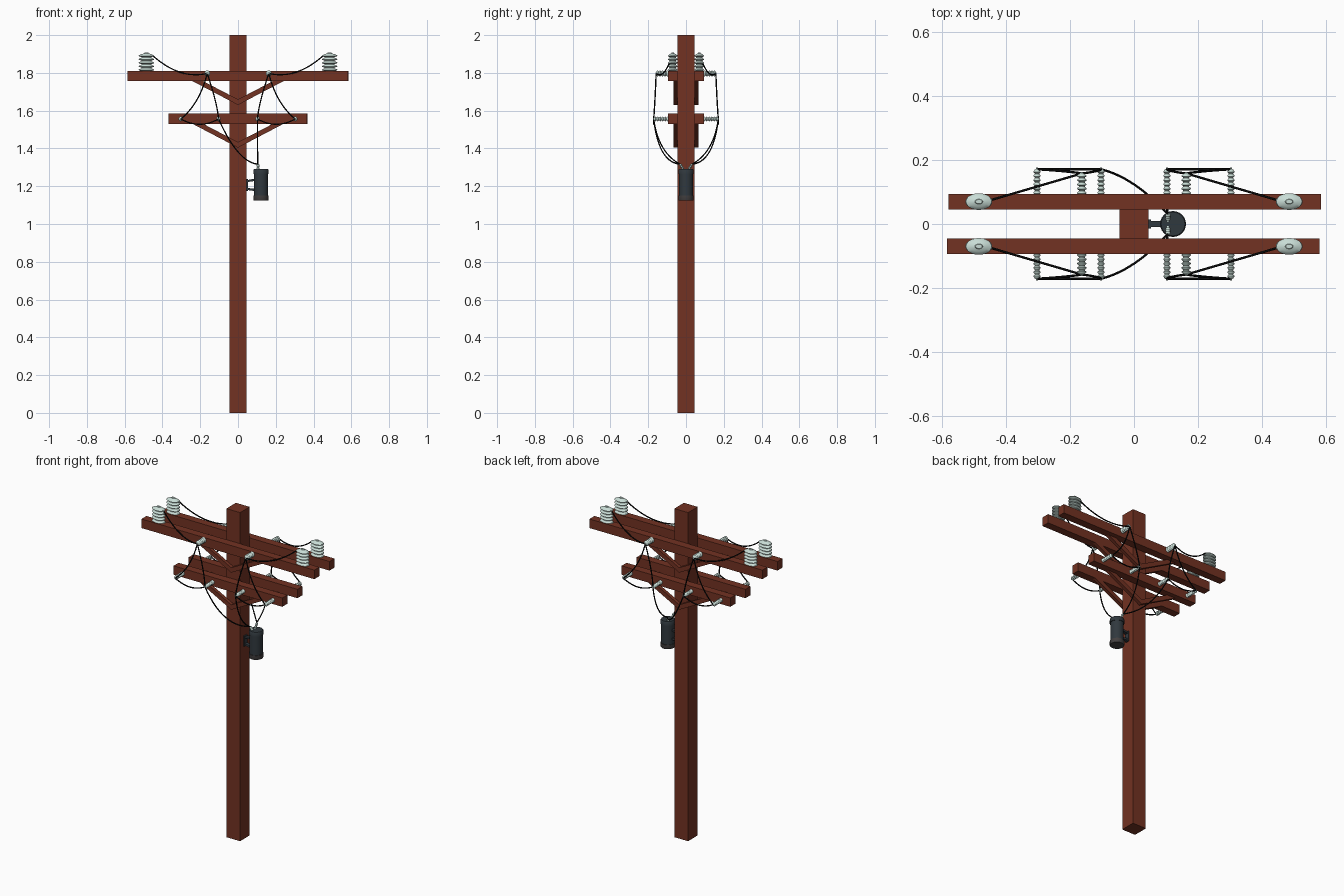
import bpy, bmesh, math
from mathutils import Vector

if "Cube" in bpy.data.objects:
    bpy.data.objects.remove(bpy.data.objects["Cube"])


def material(name, rgb):
    m = bpy.data.materials.new(name)
    m.diffuse_color = (*rgb, 1)
    m.use_nodes = True
    m.node_tree.nodes["Principled BSDF"].inputs["Base Color"].default_value = m.diffuse_color
    return m


WOOD = material("wood", (0.17, 0.032, 0.016))
GLASS = material("pale_ceramic", (0.58, 0.72, 0.67))
STEEL = material("dark_steel", (0.03, 0.04, 0.048))
BAND = material("band_steel", (0.055, 0.05, 0.05))
BLACK = material("wire_black", (0.004, 0.004, 0.004))


def finish(name, bm, mat, smooth=False):
    bmesh.ops.recalc_face_normals(bm, faces=bm.faces)
    me = bpy.data.meshes.new(name)
    bm.to_mesh(me)
    bm.free()
    ob = bpy.data.objects.new(name, me)
    bpy.context.collection.objects.link(ob)
    me.materials.append(mat)
    if smooth:
        bpy.ops.object.select_all(action='DESELECT')
        ob.select_set(True)
        bpy.context.view_layer.objects.active = ob
        bpy.ops.object.shade_smooth_by_angle(angle=math.radians(35))
    return ob


def box(name, lo, hi, mat):
    lo, hi = Vector(lo), Vector(hi)
    bm = bmesh.new()
    bmesh.ops.create_cube(bm, size=1)
    for v in bm.verts:
        v.co = (lo + hi) / 2 + v.co * (hi - lo)
    return finish(name, bm, mat)


def prism_y(name, pts, y0, y1, mat):
    bm = bmesh.new()
    f = bm.faces.new([bm.verts.new((x, y0, z)) for x, z in pts])
    ext = bmesh.ops.extrude_face_region(bm, geom=[f])
    for v in ext['geom']:
        if isinstance(v, bmesh.types.BMVert):
            v.co.y = y1
    return finish(name, bm, mat)


def lathe(name, profile, mat, loc, sides=20, scale=(1, 1), axis=(0, 0, 1)):
    bm = bmesh.new()
    rings = [[bm.verts.new((r * scale[0] * math.cos(2 * math.pi * i / sides),
                            r * scale[1] * math.sin(2 * math.pi * i / sides), z))
              for i in range(sides)] for r, z in profile]
    for a, b in zip(rings, rings[1:]):
        for i in range(sides):
            j = (i + 1) % sides
            bm.faces.new((a[i], a[j], b[j], b[i]))
    bm.faces.new(rings[0])
    bm.faces.new(rings[-1])
    ob = finish(name, bm, mat, True)
    ob.location = loc
    ob.rotation_euler = Vector((0, 0, 1)).rotation_difference(Vector(axis)).to_euler()
    return ob


def insulator(name, loc, length, ribs, scale, axis=(0, 0, 1), sides=16):
    h = length * 0.95 / ribs
    prof = []
    for k in range(ribs):
        z = k * h
        prof += [(0.62, z), (1, z + 0.3 * h), (0.95, z + 0.5 * h), (0.62, z + 0.85 * h)]
    prof += [(0.3, length * 0.96), (0.25, length)]
    return lathe(name, prof, GLASS, loc, sides, scale, axis)


def wire(name, a, b, sag, r=0.0036):
    a, b = Vector(a), Vector(b)
    cu = bpy.data.curves.new(name, 'CURVE')
    cu.dimensions = '3D'
    cu.bevel_depth = r
    cu.bevel_resolution = 1
    cu.use_fill_caps = True
    sp = cu.splines.new('POLY')
    n = 14
    sp.points.add(n)
    for i, p in enumerate(sp.points):
        t = i / n
        c = a.lerp(b, t) - 4 * t * (1 - t) * Vector(sag)
        p.co = (*c, 1)
    cu.materials.append(BLACK)
    ob = bpy.data.objects.new(name, cu)
    bpy.context.collection.objects.link(ob)


# Pole
box("pole", (-0.046, -0.046, 0), (0.046, 0.046, 2), WOOD)

for s, side in ((-1, "front"), (1, "back")):
    # Cross arms
    for lvl, half, z0, z1 in (("upper", 0.582, 1.756, 1.811), ("lower", 0.366, 1.53, 1.584)):
        ya, yb = sorted((s * 0.046, s * 0.094))
        dx = s * 0.002
        box(f"{side}_{lvl}_arm", (-half + dx, ya, z0), (half + dx, yb, z1), WOOD)
        # V-shaped brace under each arm
        t = z0 - 0.126
        prism_y(f"{side}_{lvl}_brace",
                [(0, t), (0.246, z0 + 0.003), (0.19, z0 + 0.003), (0, t + 0.03),
                 (-0.19, z0 + 0.003), (-0.246, z0 + 0.003)], s * 0.045, s * 0.066, WOOD)

    end = (0.104, s * 0.032, 1.317)
    for m, hand in ((-1, "left"), (1, "right")):
        tag = f"{side}_{hand}"
        # Insulators standing on the arm and pointing out from it
        insulator(tag + "_top_insulator", (m * 0.485, s * 0.07, 1.809), 0.098, 5,
                  (0.042, 0.026), sides=24)
        insulator(tag + "_upper_insulator", (m * 0.163, s * 0.092, 1.797), 0.07, 5,
                  (0.015, 0.017), (0, s, 0))
        for x, pos in ((0.103, "inner"), (0.303, "outer")):
            insulator(f"{tag}_{pos}_insulator", (m * x, s * 0.092, 1.556), 0.084, 6,
                      (0.0115, 0.0125), (0, s, 0))
        # Hanging wires
        up = (m * 0.163, s * 0.158, 1.797)
        inner, outer = (m * 0.103, s * 0.171, 1.556), (m * 0.303, s * 0.171, 1.556)
        wire(tag + "_arm_wire", (m * 0.45, s * 0.074, 1.89), up, (0, 0, 0.04))
        wire(tag + "_outer_drop_wire", up, outer, (m * 0.015, 0, 0.02))
        wire(tag + "_inner_drop_wire", up, inner, (m * 0.012, 0, 0.02))
        wire(tag + "_link_wire", inner, outer, (0, 0, 0.028))
        wire(tag + "_feed_wire", inner, end, (0, -s * 0.022, 0.03 if m > 0 else 0.055))

    # Transformer bushing
    insulator(side + "_bushing", (0.106, s * 0.01, 1.283), 0.042, 4,
              (0.008, 0.008), (0, s * 0.55, 0.85), 12)

# Transformer can with rims
lathe("transformer_can", [(0.037, 1.13), (0.037, 1.285)], STEEL, (0.122, 0, 0), 24)
lathe("transformer_top_rim", [(0.0405, 1.264), (0.0405, 1.286), (0.037, 1.291)],
      STEEL, (0.122, 0, 0), 24)
lathe("transformer_bottom_rim", [(0.039, 1.124), (0.0405, 1.127), (0.0405, 1.15)],
      BAND, (0.122, 0, 0), 24)

# Bracket fixing the can to the pole
box("bracket_plate", (0.044, -0.014, 1.175), (0.053, 0.014, 1.237), STEEL)
for z, name in ((1.18, "lower"), (1.222, "upper")):
    prism_y(f"bracket_{name}_arm",
            [(0.05, z), (0.09, z - 0.006 if z < 1.2 else z + 0.006),
             (0.09, z + 0.006 if z < 1.2 else z + 0.018), (0.05, z + 0.011)],
            -0.01, 0.01, STEEL)
